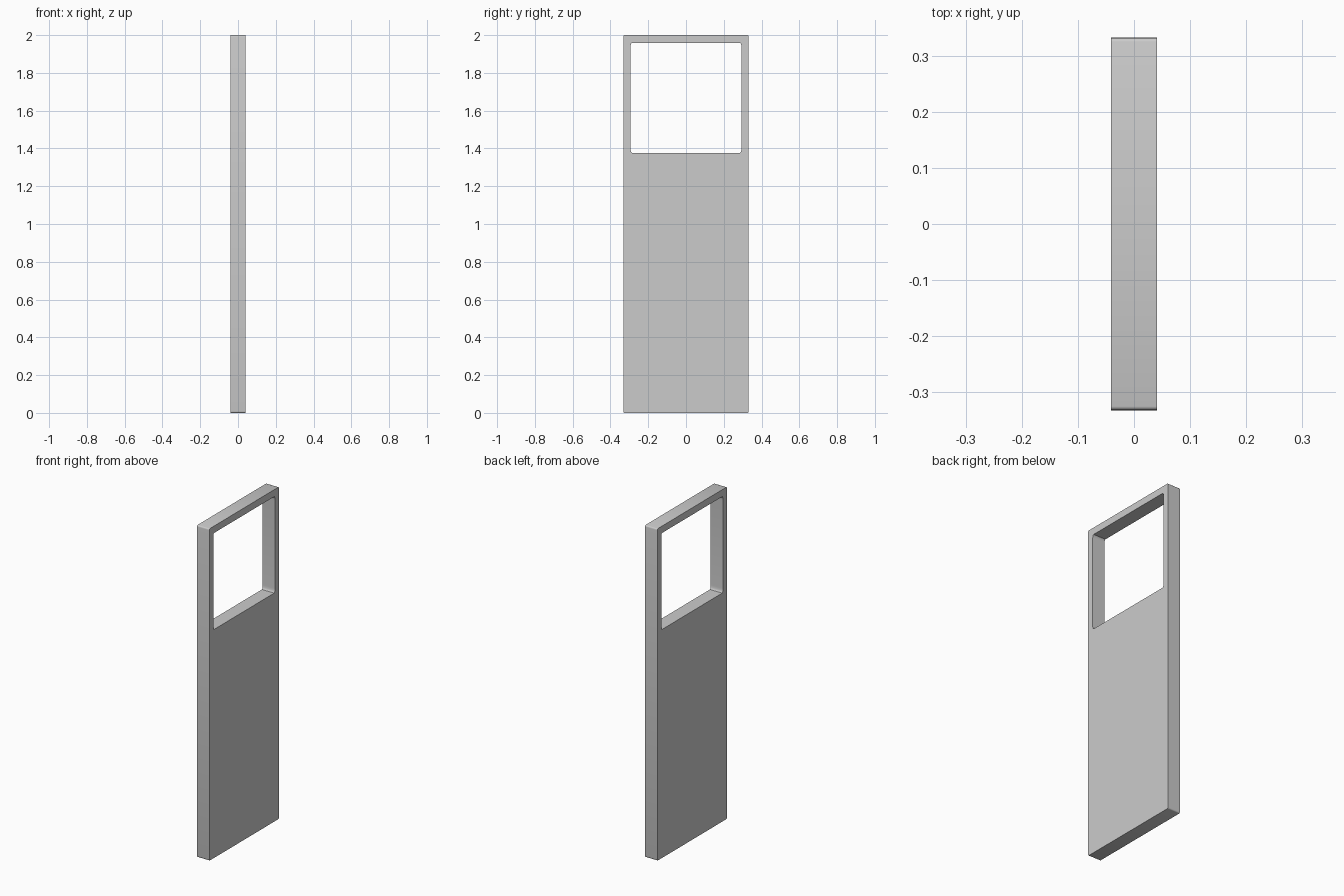
import bpy, bmesh
from math import sin, cos, pi

if "Cube" in bpy.data.objects:
    bpy.data.objects.remove(bpy.data.objects["Cube"])

HALF_X = 0.041
SEG = 3


def rounded_rect(y, z0, z1, ry, rz):
    """Counter-clockwise rounded rectangle in the YZ plane."""
    pts = []
    corners = [(y - ry, z1 - rz), (-y + ry, z1 - rz), (-y + ry, z0 + rz), (y - ry, z0 + rz)]
    for i, (cy, cz) in enumerate(corners):
        for s in range(SEG + 1):
            a = (i + s / SEG) * pi / 2
            pts.append((cy + ry * cos(a), cz + rz * sin(a)))
    return pts


# Door panel: outer outline with window opening, extruded through its thickness
bm = bmesh.new()
edges = []
for loop in (rounded_rect(0.332, 0, 2, 0.007, 0.009),
             rounded_rect(0.294, 1.377, 1.958, 0.008, 0.025)):
    vs = [bm.verts.new((-HALF_X, y, z)) for y, z in loop]
    edges += [bm.edges.new((vs[i - 1], vs[i])) for i in range(len(vs))]
bmesh.ops.triangle_fill(bm, use_beauty=True, edges=edges, normal=(-1, 0, 0))
ext = bmesh.ops.extrude_face_region(bm, geom=bm.faces[:], use_keep_orig=True)
bmesh.ops.translate(bm, vec=(2 * HALF_X, 0, 0),
                    verts=[g for g in ext["geom"] if isinstance(g, bmesh.types.BMVert)])
bmesh.ops.recalc_face_normals(bm, faces=bm.faces[:])

mesh = bpy.data.meshes.new("door_panel")
bm.to_mesh(mesh)
bm.free()
door = bpy.data.objects.new("door_panel", mesh)
bpy.context.collection.objects.link(door)
bpy.context.view_layer.objects.active = door
door.select_set(True)
bpy.ops.object.shade_smooth_by_angle(angle=pi / 5)
